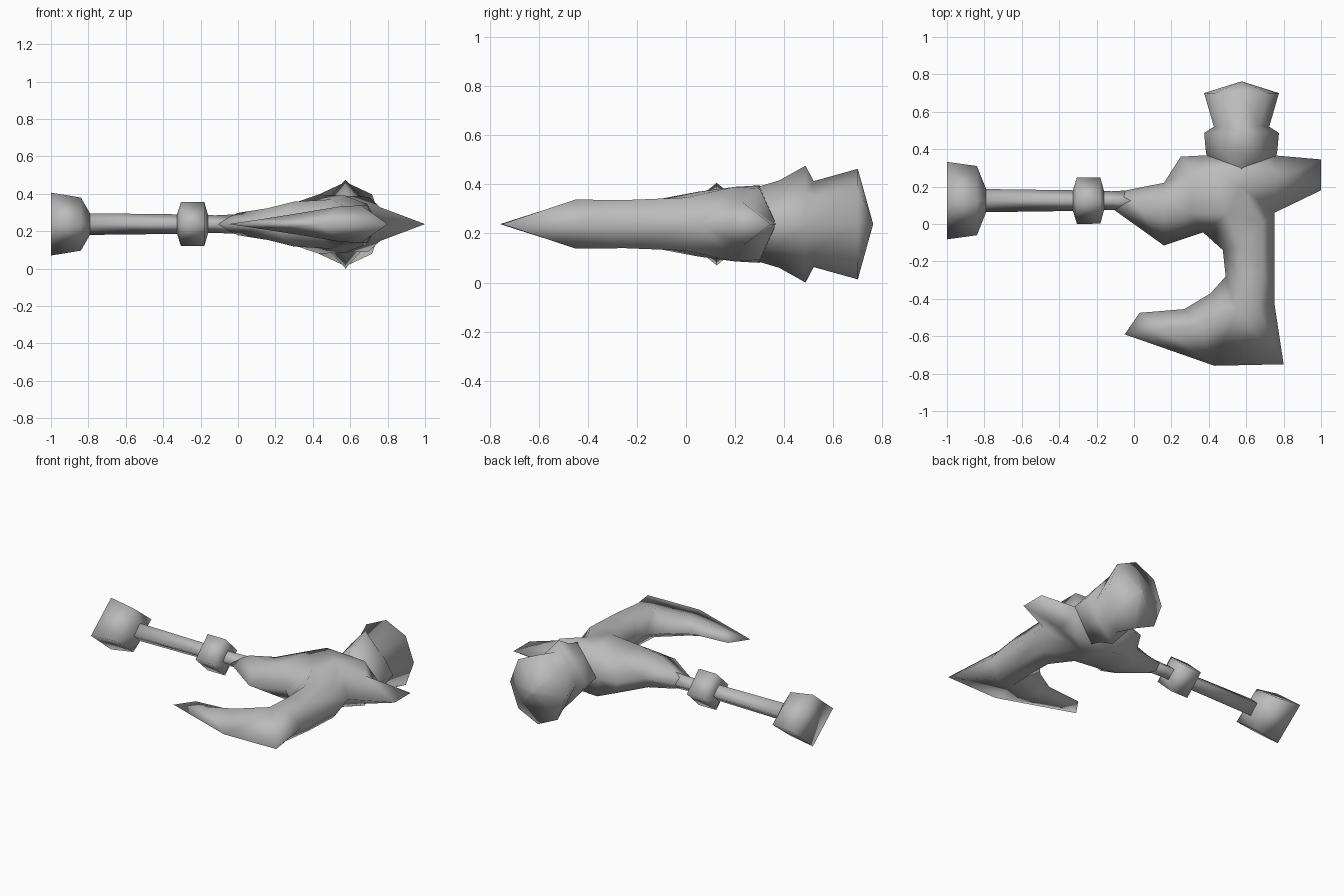
import bpy, bmesh, math
from mathutils import Vector
from mathutils.geometry import delaunay_2d_cdt

if "Cube" in bpy.data.objects:
    bpy.data.objects.remove(bpy.data.objects["Cube"])

ZC = 0.238   # height of the middle plane
YH = 0.125   # handle axis
XH = 0.575   # hammer axis

steel = bpy.data.materials.new("grey_steel")
steel.diffuse_color = (0.5, 0.5, 0.5, 1)
steel.use_nodes = True
steel.node_tree.nodes["Principled BSDF"].inputs["Base Color"].default_value = steel.diffuse_color


def finish(name, bm):
    bmesh.ops.recalc_face_normals(bm, faces=bm.faces)
    for f in bm.faces:
        f.smooth = True
    me = bpy.data.meshes.new(name)
    bm.to_mesh(me)
    bm.free()
    me.materials.append(steel)
    ob = bpy.data.objects.new(name, me)
    bpy.context.collection.objects.link(ob)
    return ob


def loft(name, rings, place, sides):
    """rings: (distance, half width, half height, roundness power)"""
    bm = bmesh.new()
    loops = []
    for d, a, b, p in rings:
        loop = []
        for i in range(sides):
            t = 2 * math.pi * i / sides
            c, s = math.cos(t), math.sin(t)
            k = (abs(c) ** p + abs(s) ** p) ** (-1 / p)
            loop.append(bm.verts.new(place(d, a * c * k, b * s * k)))
        loops.append(loop)
    for l0, l1 in zip(loops, loops[1:]):
        for i in range(sides):
            j = (i + 1) % sides
            bm.faces.new((l0[i], l0[j], l1[j], l1[i]))
    bm.faces.new(loops[0])
    bm.faces.new(loops[-1])
    bmesh.ops.remove_doubles(bm, verts=bm.verts, dist=0.0005)
    return finish(name, bm)


def along_x(d, w, h):
    return Vector((d, YH + w, ZC + h))


def along_y(d, w, h):
    return Vector((XH + w, d, ZC + h))


# Handle: four-sided diamond sections
loft("pommel", [(-1, .207, .168, 1), (-.84, .185, .142, 1), (-.79, .06, .055, 1)], along_x, 4)
loft("shaft", [(-.80, .062, .058, 1), (-.30, .055, .052, 1), (-.12, .05, .047, 1), (.05, .06, .055, 1)], along_x, 4)
loft("collar", [(-.325, .06, .055, 1), (-.305, .125, .118, 1), (-.18, .123, .118, 1), (-.16, .05, .047, 1)], along_x, 4)

# Hammer head: diamond flange on the neck, octagonal flared face, shallow point
loft("hammer_head", [(.22, .13, .13, 1), (.38, .19, .178, 1.05), (.487, .2, .238, 1.05), (.52, .148, .175, 1.5),
                     (.70, .2, .225, 2), (.762, .002, .002, 2)], along_y, 8)

# Axe body: knife-edge outline with raised ridge points, mirrored below
outline = [(-.12, .165), (.16, .22), (.25, .36), (.38, .367), (.75, .367), (1, .345), (1, .18),
           (.75, .06), (.75, -.42), (.8, -.75), (.43, -.758), (-.05, -.59), (.03, -.475),
           (.27, -.455), (.41, -.37), (.49, -.28), (.475, -.14), (.37, -.045), (.16, -.115), (-.12, .085)]
ridge = [(.15, -.56, .03), (.35, -.54, .062), (.55, -.46, .095), (.66, -.45, .1),
         (.56, -.28, .095), (.69, -.25, .098), (.56, -.12, .1), (.69, 0, .108),
         (.5, .05, .132), (.43, .3, .158), (.7, .3, .145), (.57, .2, .152),
         (.3, .06, .12), (.32, .27, .12), (.16, .04, .085), (.16, .16, .08), (0, .125, .06), (.76, .23, .09)]
pts = [Vector(p) for p in outline] + [Vector(p[:2]) for p in ridge]
n = len(outline)
verts, _, faces, origin, _, _ = delaunay_2d_cdt(
    pts, [(i, (i + 1) % n) for i in range(n)], [], 1, 1e-5)
heights = [0] * n + [p[2] for p in ridge]
bm = bmesh.new()
for side in (1, -1):
    vs = [bm.verts.new((v.x, v.y, ZC + side * heights[o[0]])) for v, o in zip(verts, origin)]
    for f in faces:
        if any(heights[origin[i][0]] for i in f):
            bm.faces.new([vs[i] for i in f])
bmesh.ops.remove_doubles(bm, verts=bm.verts, dist=0.0005)
finish("axe_body", bm)
